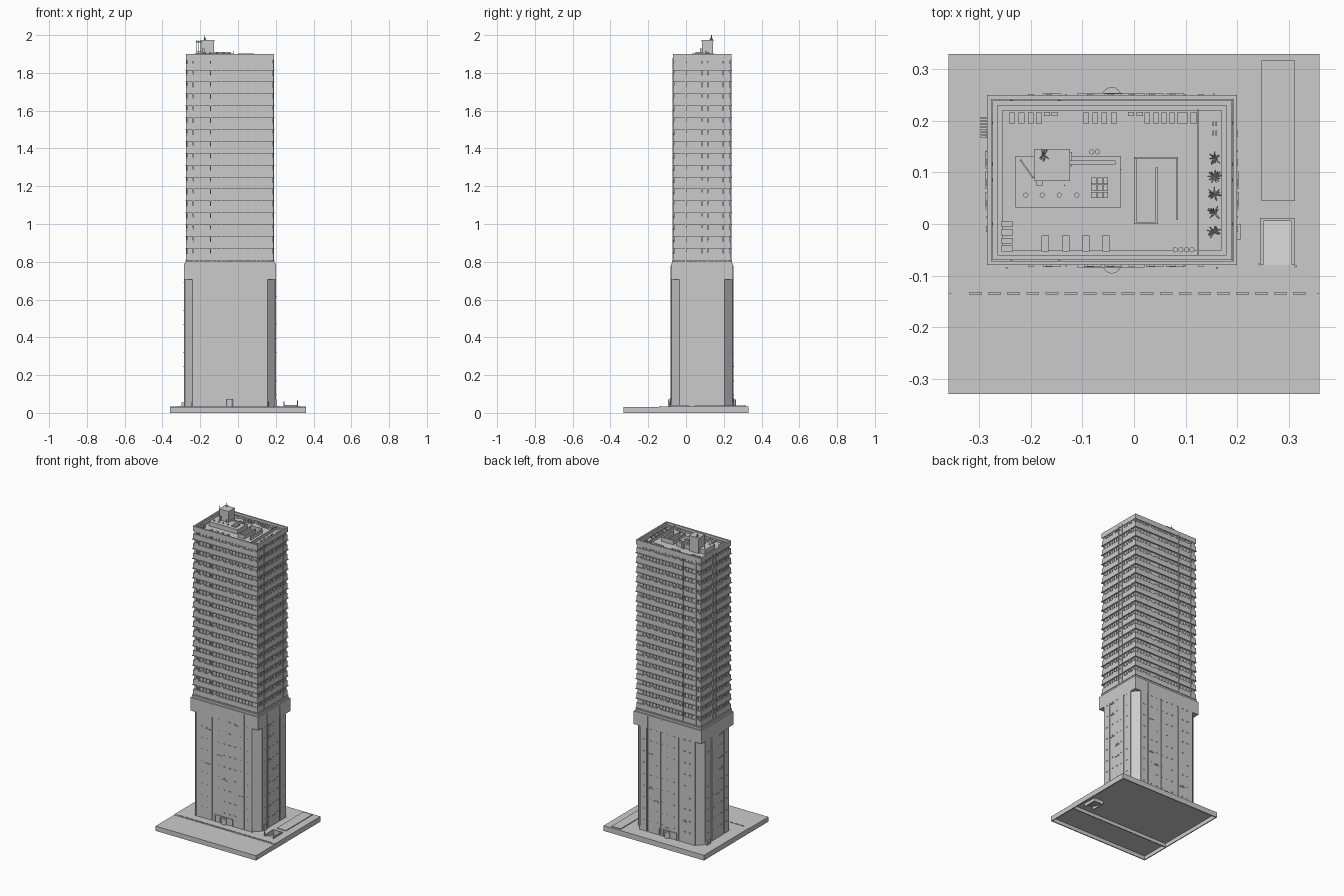
import bpy, bmesh, math, random
from mathutils import Matrix, Vector
random.seed(4)

LOW = (-0.285, 0.20, -0.08, 0.25)      # lower shaft footprint
UP = (-0.275, 0.19, -0.07, 0.24)       # upper shaft footprint


def finish(name, bm):
    bmesh.ops.recalc_face_normals(bm, faces=bm.faces)
    me = bpy.data.meshes.new(name)
    bm.to_mesh(me)
    bm.free()
    ob = bpy.data.objects.new(name, me)
    bpy.context.collection.objects.link(ob)
    return ob


def boxes(name, items):
    """One object from (x0, x1, y0, y1, z0, z1) boxes."""
    bm = bmesh.new()
    for x0, x1, y0, y1, z0, z1 in items:
        m = Matrix.Translation(((x0 + x1) / 2, (y0 + y1) / 2, (z0 + z1) / 2))
        bmesh.ops.create_cube(bm, size=1, matrix=m @ Matrix.Diagonal((x1 - x0, y1 - y0, z1 - z0, 1)))
    return finish(name, bm)


def cylinders(name, items, seg=12):
    """One object from (x, y, radius, z0, z1) cylinders."""
    bm = bmesh.new()
    for x, y, r, z0, z1 in items:
        bmesh.ops.create_cone(bm, cap_ends=True, segments=seg, radius1=r, radius2=r, depth=z1 - z0,
                              matrix=Matrix.Translation((x, y, (z0 + z1) / 2)))
    return finish(name, bm)


def prism(name, pts, z0, z1):
    bm = bmesh.new()
    f = bm.faces.new([bm.verts.new((x, y, z0)) for x, y in pts])
    ext = bmesh.ops.extrude_face_region(bm, geom=[f])
    bmesh.ops.translate(bm, vec=(0, 0, z1 - z0), verts=[v for v in ext['geom'] if isinstance(v, bmesh.types.BMVert)])
    return finish(name, bm)


def on_wall(side, r, u0, u1, z0, z1, back, out):
    """Box on one wall of footprint r, from `back` behind to `out` in front of it."""
    if side == 'F':
        return (u0, u1, r[2] - out, r[2] + back, z0, z1)
    if side == 'B':
        return (u0, u1, r[3] - back, r[3] + out, z0, z1)
    if side == 'L':
        return (r[0] - out, r[0] + back, u0, u1, z0, z1)
    return (r[1] - back, r[1] + out, u0, u1, z0, z1)


def ring(r, inset, t, z0, z1):
    x0, x1, y0, y1 = r[0] + inset, r[1] - inset, r[2] + inset, r[3] - inset
    return [(x0, x1, y0, y0 + t, z0, z1), (x0, x1, y1 - t, y1, z0, z1),
            (x0, x0 + t, y0 + t, y1 - t, z0, z1), (x1 - t, x1, y0 + t, y1 - t, z0, z1)]


# ---- ground plate, hollow underneath, with street and ramp opening
boxes("base_rim", ring((-0.36, 0.36, -0.33, 0.33), 0, 0.006, 0, 0.030) + [(-0.354, 0.354, -0.141, -0.135, 0.004, 0.033)])
boxes("street", [(-0.36, 0.36, -0.33, -0.135, 0.024, 0.031)])
boxes("sidewalk", [(-0.36, 0.245, -0.135, 0.33, 0.026, 0.034), (0.312, 0.36, -0.135, 0.33, 0.026, 0.034),
                   (0.245, 0.312, -0.135, -0.08, 0.026, 0.034), (0.245, 0.312, 0.012, 0.33, 0.026, 0.034)])
boxes("curb_strips", [(-0.32 + i * 0.037, -0.295 + i * 0.037, -0.137, -0.133, 0.033, 0.037) for i in range(18)])
bm = bmesh.new()
a = [bm.verts.new((0.245, y, z)) for y, z in ((-0.08, 0.034), (0.012, 0.008), (0.012, 0.003), (-0.08, 0.028))]
f = bm.faces.new(a)
e = bmesh.ops.extrude_face_region(bm, geom=[f])
bmesh.ops.translate(bm, vec=(0.067, 0, 0), verts=[v for v in e['geom'] if isinstance(v, bmesh.types.BMVert)])
finish("garage_ramp", bm)
boxes("ramp_walls", [(0.245, 0.251, -0.08, 0.012, 0.006, 0.042), (0.306, 0.312, -0.08, 0.012, 0.006, 0.042),
                     (0.245, 0.312, 0.006, 0.012, 0.004, 0.042)])
cylinders("ramp_posts", [(0.244, -0.078, 0.0025, 0.034, 0.06), (0.314, -0.082, 0.0025, 0.034, 0.065)], 8)
boxes("garden_bed", [(0.247, 0.312, 0.045, 0.317, 0.034, 0.039)])

# ---- lower shaft: chamfered core, square collar, raised wall panels
def octagon(r, c, d):
    x0, x1, y0, y1 = r[0] + d, r[1] - d, r[2] + d, r[3] - d
    return [(x0 + c, y0), (x1 - c, y0), (x1, y0 + c), (x1, y1 - c), (x1 - c, y1), (x0 + c, y1), (x0, y1 - c), (x0, y0 + c)]


prism("lower_core", octagon(LOW, 0.041, 0.004), 0.03, 0.72)
boxes("collar", [(LOW[0], LOW[1], LOW[2], LOW[3], 0.705, 0.79)])
boxes("collar_cap", [(UP[0] - 0.003, UP[1] + 0.003, UP[2] - 0.003, UP[3] + 0.003, 0.785, 0.803)])
spans = {'F': [(-0.24, -0.13), (-0.122, 0.101), (0.109, 0.155)], 'B': [(-0.24, -0.13), (-0.122, 0.0), (0.008, 0.101), (0.109, 0.155)],
         'L': [(-0.035, 0.015), (0.022, 0.143), (0.151, 0.205)], 'R': [(-0.035, 0.015), (0.022, 0.143), (0.151, 0.205)]}
boxes("wall_panels", [on_wall(s, LOW, u0, u1, 0.03, 0.706, 0.006, 0) for s in spans for u0, u1 in spans[s]])

# small window slits and ledges, floor by floor
slits, ledges, piers = [], [], []
for s in 'FBLR':
    us = [-0.2, -0.165, -0.085, -0.045, -0.005, 0.035, 0.075, 0.13] if s in 'FB' else [-0.01, 0.04, 0.08, 0.12, 0.175]
    for k in range(9):
        z = 0.105 + k * 0.0745
        for u in us:
            if random.random() < 0.85:
                slits.append(on_wall(s, LOW, u - 0.006, u + 0.006, z - 0.003, z + 0.002, 0.004, 0.002))
        if random.random() < 0.7:
            u = random.choice(us[1:-1])
            ledges.append(on_wall(s, LOW, u - 0.012, u + 0.022, z - 0.012, z - 0.007, 0.004, 0.003))
    for u0, u1 in spans[s][:-1]:
        piers.append(on_wall(s, LOW, u1 - 0.003, u1, 0.03, 0.78, 0.005, 0.002))
boxes("window_slits", slits)
boxes("facade_ledges", ledges)
boxes("edge_piers", piers)

# ---- entrances: half-round canopies front and back, doors, side boxes
cylinders("entrance_drums", [(-0.043, y, 0.018, 0.03, 0.072) for y in (LOW[2] + 0.002, LOW[3] - 0.002)], 24)
boxes("entrance_frames", [on_wall(s, LOW, -0.11, 0.02, 0.074, 0.08, 0.005, 0.004) for s in 'FB'] +
      [on_wall(s, LOW, u, u + 0.004, 0.03, 0.076, 0.005, 0.003) for s in 'FB' for u in (-0.11, -0.075, -0.012, 0.016)])
boxes("side_door", [(0.198, 0.207, -0.03, 0.0, 0.034, 0.07)])
boxes("side_vents", [(-0.298, -0.285, 0.168 + i * 0.006, 0.172 + i * 0.006, 0.034, 0.055) for i in range(7)])
cylinders("lamp_posts", [(-0.247, -0.085, 0.002, 0.03, 0.06), (0.161, -0.085, 0.002, 0.03, 0.06), (0.155, 0.252, 0.002, 0.03, 0.06)], 8)

# ---- upper shaft: recessed glass, solid bands, thin slab edges, mullions
g = 0.007
boxes("glass_core", [(UP[0] + g, UP[1] - g, UP[2] + g, UP[3] - g, 0.79, 1.872)])
FLOOR = 0.0629
bands, slabs, blocks = [], [], []
for k in range(17):
    z = 0.807 + k * FLOOR
    bands += ring(UP, 0.001, 0.012, z + 0.003, z + 0.036)
    slabs += ring(UP, -0.0025, 0.014, z, z + 0.004)
    # sills and window boxes
    for s in 'FBLR':
        lo, hi = (UP[0], UP[1]) if s in 'FB' else (UP[2], UP[3])
        n = 10 if s in 'FB' else 7
        for i in range(n):
            u = lo + (hi - lo) * (i + 0.5) / n
            if random.random() < 0.45:
                blocks.append(on_wall(s, UP, u - 0.01, u + 0.01, z + 0.036, z + 0.045, 0.008, -0.001))
boxes("spandrel_bands", bands)
boxes("slab_edges", slabs)
boxes("window_boxes", blocks)
mull = []
for s in 'FBLR':
    lo, hi = (UP[0], UP[1]) if s in 'FB' else (UP[2], UP[3])
    n = 20 if s in 'FB' else 14
    mull += [on_wall(s, UP, lo + (hi - lo) * i / n - 0.001, lo + (hi - lo) * i / n + 0.001, 0.80, 1.88, 0.008, -0.003) for i in range(1, n)]
    for u in ([-0.238, -0.145] if s in 'FB' else [0.0, 0.085, 0.116, 0.196]):
        mull.append(on_wall(s, UP, u - 0.003, u + 0.003, 0.80, 1.88, 0.008, 0.001))
boxes("mullions", mull)

# ---- roof: parapet and deck
boxes("parapet", ring(UP, 0, 0.010, 1.868, 1.90) + ring(UP, 0.010, 0.010, 1.868, 1.885))
boxes("roof_deck", [(UP[0] + 0.005, UP[1] - 0.005, UP[2] + 0.005, UP[3] - 0.005, 1.862, 1.874)])
boxes("terrace_wall", [(0.122, 0.126, -0.06, 0.222, 1.87, 1.893)])
D = 1.873
boxes("plant_platform", [(-0.23, -0.025, 0.032, 0.132, D, 1.903)])
boxes("penthouse", [(-0.192, -0.126, 0.085, 0.144, D, 1.970), (-0.194, -0.124, 0.083, 0.146, 1.966, 1.975),
                    (-0.19, -0.178, 0.075, 0.085, 1.90, 1.93)])
boxes("roof_court", [(0.0, 0.005, 0, 0.13, D, 1.898), (0.0, 0.085, 0.126, 0.13, D, 1.903),
                     (0.082, 0.085, 0.008, 0.13, D, 1.898), (0.0, 0.046, 0.0, 0.004, D, 1.898),
                     (0.042, 0.047, 0.0, 0.11, D, 1.898)])

# rooftop machines
units = [(x, x + 0.011, 0.195, 0.216, D, 1.889) for x in
         (-0.242, -0.224, -0.206, -0.19, -0.098, -0.081, -0.063, -0.045, 0.02, 0.037, 0.053, 0.069, 0.083, 0.093, 0.11)]
units += [(x, x + 0.012, 0.21, 0.217, D, 1.889) for x in (-0.175, -0.16, -0.012, 0.005)]
units += [(-0.257, -0.235, y, y + 0.011, D, 1.889) for y in (-0.053, -0.038, -0.022, -0.006)]
units += [(x, x + 0.015, -0.053, -0.022, D, 1.889) for x in (-0.18, -0.14, -0.101, -0.062)]
boxes("air_units", units)
boxes("cooling_grid", [(-0.083 + i * 0.0115, -0.073 + i * 0.0115, 0.05 + j * 0.014, 0.0625 + j * 0.014, 1.90, 1.911)
                       for i in range(3) for j in range(3)])
boxes("roof_duct", [(-0.127, -0.036, 0.115, 0.123, 1.90, 1.911), (-0.13, -0.12, 0.112, 0.14, 1.90, 1.908)])
cylinders("roof_fans", [(x, 0.056, 0.005, 1.90, 1.909) for x in (-0.21, -0.178, -0.145, -0.111)])
cylinders("roof_tanks", [(0.08 + i * 0.0108, -0.05, 0.005, D, 1.889) for i in range(4)] +
          [(-0.082, 0.14, 0.005, D, 1.904), (-0.071, 0.14, 0.005, D, 1.904)])
rack = boxes("slanted_rack", [(-0.022, 0.022, -0.0015, 0.0015, 1.962, 1.968), (-0.022, 0.022, -0.0015, 0.0015, 1.91, 1.914)] +
             [(u, u + 0.002, -0.0015, 0.0015, 1.90, 1.975) for u in (-0.02, 0.0, 0.018)])
rack.rotation_euler = (0, 0, math.radians(-55))
rack.location = (-0.208, 0.107, 0)
cylinders("antennas", [(-0.178, 0.135, 0.0015, 1.97, 2.0), (-0.135, 0.075, 0.0015, 1.90, 1.925), (-0.026, 0.106, 0.0015, 1.90, 1.915)], 6)
boxes("terrace_benches", [(x, x + 0.003, y, y + 0.009, D, 1.88) for x in (0.152, 0.158) for y in (0.172, 0.19)])

# spiky plants and aerial cluster made of thin blades
def blades(name, spots):
    bm = bmesh.new()
    for x, y, z, r in spots:
        for i in range(16):
            d = Vector((random.uniform(-1, 1), random.uniform(-1, 1), random.uniform(0.2, 0.9))).normalized()
            m = Matrix.Translation(Vector((x, y, z)) + d * r / 2) @ d.to_track_quat('Z', 'Y').to_matrix().to_4x4()
            bmesh.ops.create_cone(bm, cap_ends=True, segments=4, radius1=r * 0.12, radius2=r * 0.03, depth=r, matrix=m)
    finish(name, bm)


blades("terrace_plants", [(0.156, y, D, 0.015) for y in (0.128, 0.092, 0.057, 0.022, -0.015)])
blades("aerial_cluster", [(-0.176, 0.134, 1.974, 0.014)])
